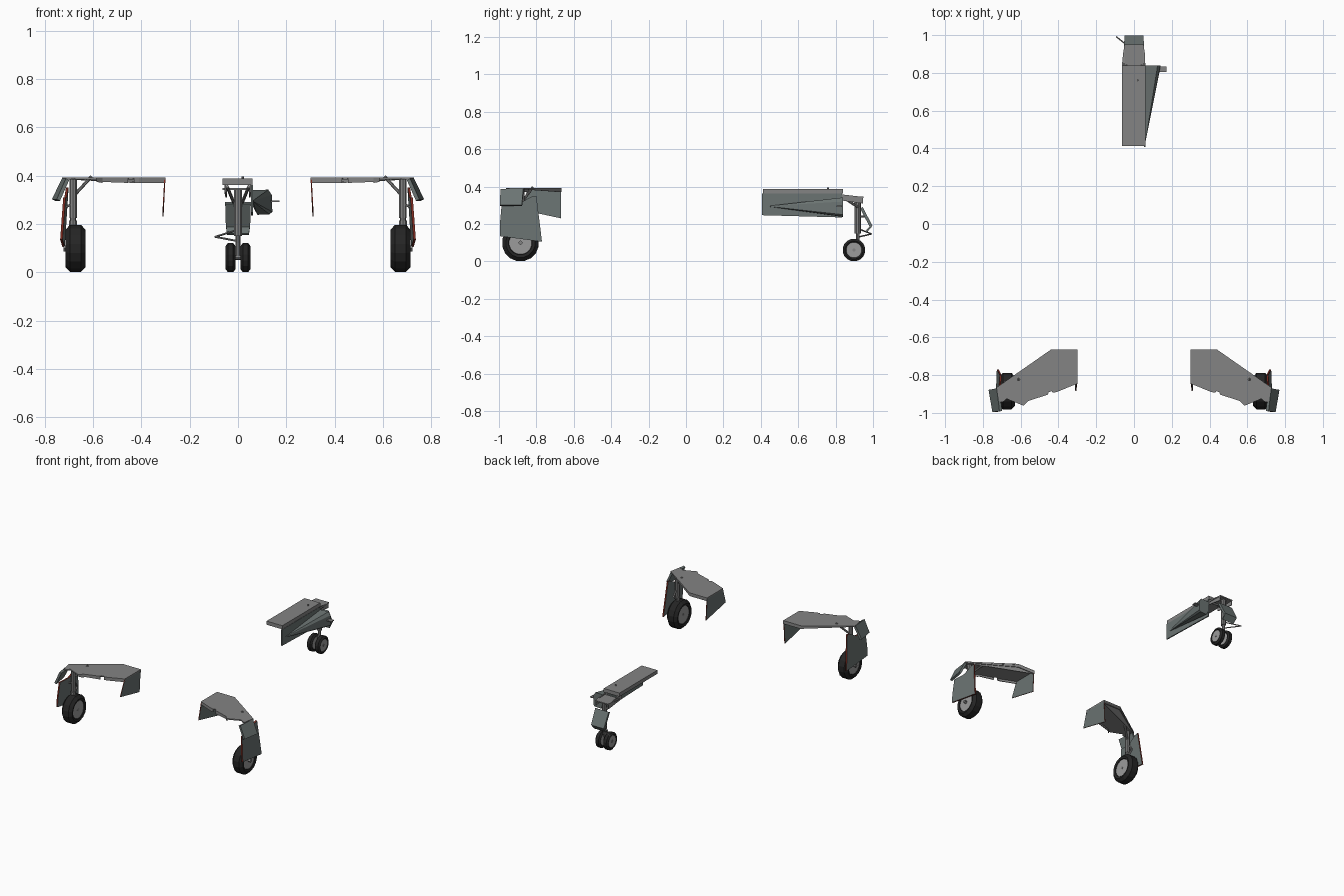
import bpy, bmesh, math
from mathutils import Vector

if "Cube" in bpy.data.objects:
    bpy.data.objects.remove(bpy.data.objects["Cube"])


def mat(name, rgb):
    m = bpy.data.materials.new(name)
    m.diffuse_color = (*rgb, 1)
    m.use_nodes = True
    m.node_tree.nodes["Principled BSDF"].inputs["Base Color"].default_value = m.diffuse_color
    return m


RUBBER = mat("rubber", (0.018, 0.018, 0.018))
PANEL = mat("panel_grey", (0.145, 0.172, 0.168))
GREY = mat("grey", (0.23, 0.23, 0.23))
HUB = mat("hub_grey", (0.33, 0.33, 0.33))
RED = mat("red_edge", (0.22, 0.025, 0.015))


def finish(name, bm, mats=()):
    bmesh.ops.recalc_face_normals(bm, faces=bm.faces)
    me = bpy.data.meshes.new(name)
    bm.to_mesh(me)
    bm.free()
    for m in mats or (GREY,):
        me.materials.append(m)
    ob = bpy.data.objects.new(name, me)
    bpy.context.collection.objects.link(ob)
    return ob


def slab(name, pts, off, s=1, mats=()):
    """Prism from a 3D outline; the rim uses the last material."""
    bm = bmesh.new()
    a = [bm.verts.new((x * s, y, z)) for x, y, z in pts]
    b = [bm.verts.new((x * s + off[0] * s, y + off[1], z + off[2])) for x, y, z in pts]
    bm.faces.new(a)
    bm.faces.new(b[::-1])
    for i in range(len(a)):
        j = (i + 1) % len(a)
        bm.faces.new((a[i], a[j], b[j], b[i])).material_index = max(0, len(mats) - 1)
    return finish(name, bm, mats)


def box(name, lo, hi, mats=()):
    x0, y0, z0 = lo
    x1, y1, z1 = hi
    return slab(name, [(x0, y0, z0), (x1, y0, z0), (x1, y1, z0), (x0, y1, z0)], (0, 0, z1 - z0), 1, mats)


def rod(name, p, q, r, s=1, n=8):
    p, q = Vector((p[0] * s, p[1], p[2])), Vector((q[0] * s, q[1], q[2]))
    bm = bmesh.new()
    bmesh.ops.create_cone(bm, cap_ends=True, segments=n, radius1=r, radius2=r, depth=(q - p).length)
    ob = finish(name, bm)
    ob.rotation_mode = 'QUATERNION'
    ob.rotation_quaternion = (q - p).to_track_quat('Z', 'Y')
    ob.location = (p + q) / 2
    return ob


def lathe(name, profile, c, n, m):
    """Revolve (x, r) points around the axle direction."""
    bm = bmesh.new()
    rings = []
    for x, r in profile:
        rings.append([bm.verts.new((c[0] + x, c[1] + r * math.sin(2 * math.pi * (k + .5) / n),
                                    c[2] + r * math.cos(2 * math.pi * (k + .5) / n))) for k in range(n)])
    for a, b in zip(rings, rings[1:]):
        for k in range(n):
            bm.faces.new((a[k], a[(k + 1) % n], b[(k + 1) % n], b[k]))
    bm.faces.new(rings[0])
    bm.faces.new(rings[-1][::-1])
    return finish(name, bm, [m])


def wheel(name, c, R, w, hub, n=16):
    lathe(name + "_tyre", [(-w * .7, hub), (-w * .9, hub + .004), (-w, R * .8), (-w * .55, R), (w * .55, R),
                           (w, R * .8), (w * .9, hub + .004), (w * .7, hub)], c, n, RUBBER)
    lathe(name + "_hub", [(-w * .8, hub * 1.02), (w * .8, hub * 1.02)], c, n, HUB)


# main gear, both sides
plate = [(.30, -.665), (.44, -.665), (.727, -.865), (.712, -.945), (.69, -.94), (.675, -.925), (.585, -.962),
         (.56, -.937), (.455, -.903), (.452, -.89), (.435, -.885), (.43, -.893), (.41, -.89), (.30, -.845)]
for s, side in ((1, "right"), (-1, "left")):
    slab(side + "_wing_plate", [(x, y, .385) for x, y in plate], (0, 0, .008), s)
    # drooping rims under the plate
    for i, (p, q) in enumerate((((.30, -.845), (.41, -.89)), ((.41, -.89), (.43, -.893)),
                                ((.455, -.903), (.56, -.937)), ((.56, -.937), (.585, -.961)))):
        slab(side + "_front_rim_%d" % i, [(*p, .37), (*q, .37 if i < 2 else .374), (*q, .39), (*p, .39)],
             (0, .006, 0), s)
    slab(side + "_rear_rim", [(.30, -.665, .37), (.437, -.665, .37), (.727, -.865, .385),
                              (.727, -.865, .39), (.437, -.665, .39), (.30, -.665, .39)], (0, -.006, 0), s)
    slab(side + "_inner_door", [(.30, -.667, .388), (.308, -.667, .23), (.306, -.885, .277), (.30, -.845, .388)],
         (.005, 0, 0), s, (PANEL, RED))
    slab(side + "_upper_door", [(.727, -.87, .39), (.712, -.992, .388), (.750, -.995, .302), (.770, -.878, .302)],
         (-.014, .002, -.006), s, (PANEL,))
    door = [(-.985, .31), (-.89, .31), (-.83, .345), (-.80, .35), (-.77, .105), (-.995, .135), (-.995, .2)]
    slab(side + "_strut_door", [(.732 - .07 * (z - .105) - .05 * (y + .885), y, z) for y, z in door],
         (-.010, 0, 0), s, (PANEL, RED))
    # strut, piston and braces
    rod(side + "_strut", (.682, -.88, .225), (.682, -.88, .388), .0165, s, 10)
    rod(side + "_piston", (.682, -.88, .15), (.682, -.88, .24), .012, s)
    rod(side + "_collar", (.682, -.88, .19), (.682, -.88, .215), .017, s, 10)
    rod(side + "_axle", (.638, -.885, .099), (.722, -.885, .099), .013, s, 4)
    rod(side + "_side_brace", (.607, -.82, .395), (.676, -.875, .32), .007, s)
    rod(side + "_torque_link", (.682, -.86, .27), (.682, -.835, .235), .007, s, 6)
    rod(side + "_torque_link_lower", (.682, -.835, .235), (.682, -.87, .2), .007, s, 6)
    rod(side + "_door_link", (.69, -.89, .28), (.715, -.89, .27), .005, s, 6)
    wheel(side + "_main_wheel", (.672 * s, -.885, .099), .099, .0415, .06)
    # nose wheel and nose bracket sides
    wheel(side + "_nose_wheel", (.031 * s, .898, .061), .061, .0205, .041)
    rod(side + "_nose_drag_brace", (.045, .82, .355), (.018, .92, .29), .007, s)
    slab(side + "_nose_bracket_cheek", [(.056, .80, .362), (.052, .945, .345), (.052, .945, .31), (.056, .80, .33)],
         (-.006, 0, 0), s)

# nose bay lid, bracket and strut
box("nose_bay_lid", (-.064, .413, .362), (.06, .84, .388))
rod("lid_pin", (.02, .76, .38), (.02, .76, .396), .005)
slab("nose_bracket", [(-.064, .838, .34), (.06, .838, .34), (.058, .90, .34), (.05, .95, .34),
                      (-.05, .95, .34), (-.058, .90, .34)], (0, 0, .008))
rod("nose_strut", (0, .918, .15), (0, .918, .345), .0165, 1, 10)
rod("nose_piston", (0, .918, .11), (0, .918, .17), .010)
rod("nose_fork", (0, .918, .12), (0, .898, .055), .010)
rod("nose_axle", (-.05, .898, .061), (.05, .898, .061), .009)

# slanted nose strut door with bent lower lip
slab("nose_door", [(-.053, .945, .29), (.053, .945, .29), (.05, .997, .19), (-.05, .997, .19)],
     (0, -.014, -.007), 1, (PANEL,))
slab("nose_door_lip", [(-.05, .997, .19), (.05, .997, .19), (.045, .967, .155), (-.045, .967, .155)],
     (0, -.008, .006), 1, (PANEL,))
for i, z in enumerate((.13, .175)):
    rod("steering_link_%d" % i, (-.005, .92, z), (-.094, .992, .147), .004, 1, 6)
rod("nose_door_link", (0, .92, .24), (0, .96, .24), .006, 1, 6)

# side door with wedge fairing
slab("nose_side_door", [(.062, .407, .362), (.062, .407, .247), (.062, .835, .235), (.062, .835, .362)],
     (-.008, 0, 0), 1, (PANEL,))
bm = bmesh.new()
tip = bm.verts.new((.06, .43, .295))
ring = [bm.verts.new((x, .84, z)) for x, z in
        ((.058, .34), (.125, .342), (.14, .32), (.142, .25), (.13, .24), (.08, .238), (.058, .28))]
bm.faces.new(ring)
for i in range(len(ring)):
    bm.faces.new((ring[i], ring[(i + 1) % len(ring)], tip))
finish("wedge_fairing", bm, [PANEL])
box("wedge_tab", (.13, .805, .292), (.172, .835, .298))
